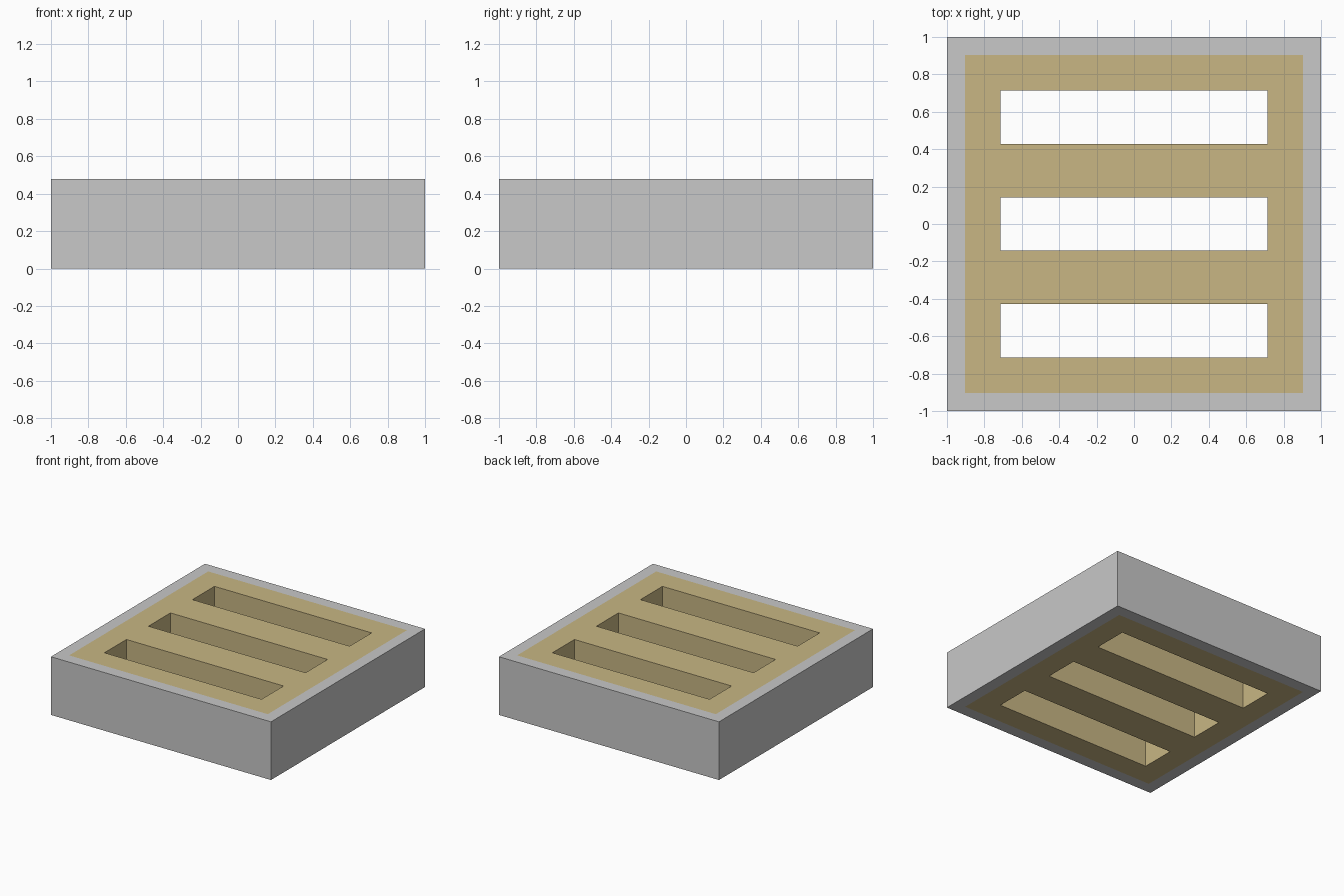
import bpy, bmesh

if "Cube" in bpy.data.objects:
    bpy.data.objects.remove(bpy.data.objects["Cube"])

U = 2 / 7            # slot width; bars between slots are the same
H = 0.478            # block height
R = 0.903            # half size of the tan panel


def material(name, rgb):
    m = bpy.data.materials.new(name)
    m.diffuse_color = (*rgb, 1)
    m.use_nodes = True
    m.node_tree.nodes["Principled BSDF"].inputs["Base Color"].default_value = m.diffuse_color
    return m


grey = material("grey", (0.58, 0.58, 0.58))
tan = material("tan", (0.58, 0.47, 0.23))

# Grid lines: outer edge, panel edge, slot edges
xs = [-1, -R, -2.5 * U, 2.5 * U, R, 1]
ys = [-1, -R] + [k * U for k in (-2.5, -1.5, -0.5, 0.5, 1.5, 2.5)] + [R, 1]

# Flat plan of the block, leaving the three slots open
bm = bmesh.new()
verts = [[bm.verts.new((x, y, 0)) for y in ys] for x in xs]
for i in range(len(xs) - 1):
    for j in range(len(ys) - 1):
        if i == 2 and j in (2, 4, 6):
            continue
        bm.faces.new((verts[i][j], verts[i + 1][j],
                      verts[i + 1][j + 1], verts[i][j + 1]))

# Thicken it into a solid
plan = bm.faces[:]
top = bmesh.ops.extrude_face_region(bm, geom=plan, use_keep_orig=True)["geom"]
bmesh.ops.translate(bm, vec=(0, 0, H),
                    verts=[v for v in top if isinstance(v, bmesh.types.BMVert)])
bmesh.ops.recalc_face_normals(bm, faces=bm.faces)

# Tan panel and slot walls, grey border and outer sides
for f in bm.faces:
    c = f.calc_center_median()
    f.material_index = int(max(abs(c.x), abs(c.y)) < R)

mesh = bpy.data.meshes.new("slotted_block")
bm.to_mesh(mesh)
bm.free()
mesh.materials.append(grey)
mesh.materials.append(tan)
block = bpy.data.objects.new("slotted_block", mesh)
bpy.context.collection.objects.link(block)
